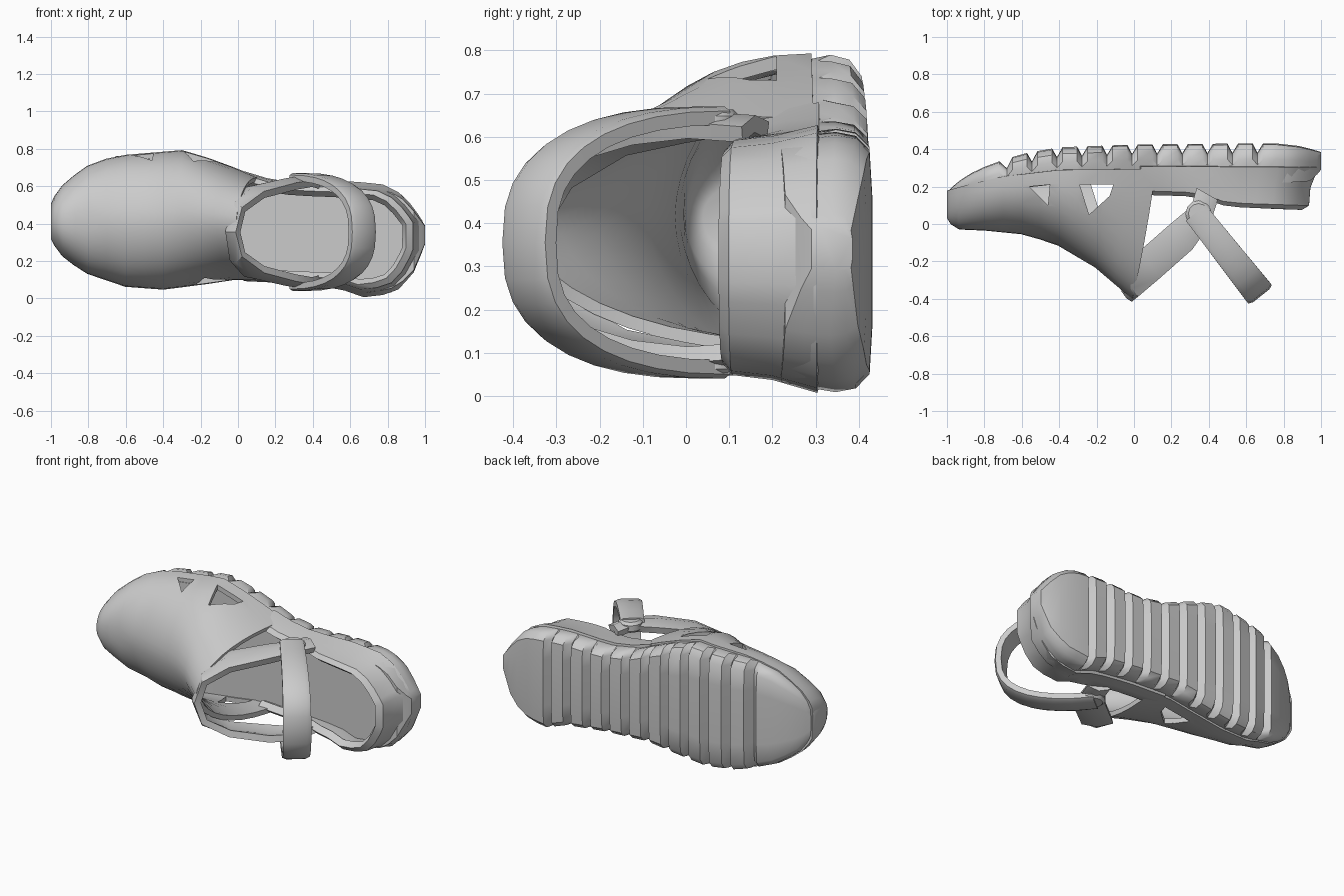
import bpy, bmesh, math
from mathutils import Vector

if "Cube" in bpy.data.objects:
    bpy.data.objects.remove(bpy.data.objects["Cube"])


def interp(table, x):
    if x <= table[0][0]:
        return table[0][1]
    for (a, p), (b, q) in zip(table, table[1:]):
        if x <= b:
            return p + (q - p) * (x - a) / (b - a)
    return table[-1][1]


# Outline and height profiles along the length (x)
Z_HI = [(-1, .48), (-.97, .55), (-.93, .605), (-.82, .7), (-.66, .76), (-.3, .79), (-.1, .73),
        (.1, .645), (.3, .61), (.6, .62), (.8, .6), (.88, .55), (.94, .48), (1, .39)]
Z_LO = [(-1, .34), (-.97, .28), (-.93, .225), (-.82, .14), (-.6, .065), (-.4, .05), (-.2, .075),
        (0, .105), (.3, .09), (.55, .06), (.7, .005), (.85, .04), (.94, .14), (1, .29)]
BOTTOM = [(-1, .17), (-.95, .22), (-.85, .285), (-.75, .325), (-.6, .375), (-.4, .41),
          (0, .425), (.75, .432), (.9, .415), (1, .385)]
BED = [(-1, .1), (-.9, .13), (-.7, .18), (-.4, .215), (0, .22), (.8, .22), (.95, .23), (1, .29)]
CREST = [(-1, .05), (-.97, 0), (-.93, -.025), (-.8, -.03), (-.6, -.05), (-.42, -.1),
         (-.2, -.23), (0, -.4)]


def make(name, rows, cap=(), closed=False, thick=0, smooth=38):
    """Skin a grid of points; optional end caps and thickness."""
    bm = bmesh.new()
    grid = [[bm.verts.new(p) for p in r] for r in rows]
    n = len(rows[0])
    for a, b in zip(grid, grid[1:]):
        for i in range(n if closed else n - 1):
            j = (i + 1) % n
            bm.faces.new((a[i], a[j], b[j], b[i]))
    for c in cap:
        bm.faces.new(grid[c])
    bmesh.ops.recalc_face_normals(bm, faces=bm.faces)
    me = bpy.data.meshes.new(name)
    bm.to_mesh(me)
    bm.free()
    ob = bpy.data.objects.new(name, me)
    bpy.context.collection.objects.link(ob)
    bpy.ops.object.select_all(action='DESELECT')
    bpy.context.view_layer.objects.active = ob
    ob.select_set(True)
    if thick:
        m = ob.modifiers.new("thickness", 'SOLIDIFY')
        m.thickness = thick
        m.offset = 0
        bpy.ops.object.modifier_apply(modifier=m.name)
    if smooth:
        bpy.ops.object.shade_smooth_by_angle(angle=math.radians(smooth))
    return ob


# Ribbed sole
stations = [(x, 0) for x in (-1, -.97, -.93, -.87, -.8, -.72)]
for k in range(10):
    g = -.68 + .134 * k
    stations += [(g, 1), (g + .03, 0), (g + .108, 0)]
stations += [(.66, 1), (.69, 0)] + [(x, 0) for x in (.76, .82, .88, .94, .98, 1)]
rows = []
for x, groove in stations:
    lo, hi, top = interp(Z_LO, x), interp(Z_HI, x), interp(BED, x)
    c, w = (lo + hi) / 2, (hi - lo) / 2
    full = interp(BOTTOM, x) - top
    h = full - .05 * groove
    sec = [(.92, 0), (.96, .25), (1 - .02 * groove, .6), (.97 - .05 * groove, .82), (.86, .97), (.5, 1)]
    pts = [(x, top + h * v, c + w * u) for u, v in sec]
    pts += [(x, top + h * v, c - w * u) for u, v in reversed(sec)]
    rows.append(pts)
make("ribbed_sole", rows, cap=(0, -1), closed=True)

# Toe cover
rows = []
for x in (-.985, -.97, -.93, -.87, -.8, -.7, -.6, -.5, -.4, -.3, -.2, -.1, 0):
    base = interp(BED, x) + .075
    h = base - interp(CREST, x) - .01
    pts = []
    for i in range(21):
        t = math.pi * i / 20
        px = x + .11 * (1 - math.sin(t)) * max(0, 1 + x / .3)
        lo, hi = interp(Z_LO, px), interp(Z_HI, px)
        c, w = (lo + hi) / 2, (hi - lo) / 2 - .012
        power = 1.1 if x > -.75 else .9
        pts.append((px, base - h * math.sin(t) ** .9,
                    c + w * math.copysign(abs(math.cos(t)) ** power, math.cos(t))))
    rows.append(pts)
toe = make("toe_cover", rows, cap=(0,), thick=.03, smooth=0)

# Side vents cut through the toe cover
BIG = [(-.29, .21), (-.11, .21), (-.13, .15), (-.24, .05)]
SMALL = [(-.56, .2), (-.45, .21), (-.46, .1)]
for shape, shift, z0, z1 in ((BIG, 0, .45, .9), (SMALL, 0, .45, .9), (BIG, .06, -.1, .35)):
    cut = make("vent_cutter", [[(x + shift, y, z) for x, y in shape] for z in (z0, z1)],
               cap=(0, 1), closed=True, smooth=0)
    cut.hide_render = True
    bpy.context.view_layer.objects.active = toe
    m = toe.modifiers.new("vent", 'BOOLEAN')
    m.operation = 'DIFFERENCE'
    m.solver = 'EXACT'
    m.object = cut
    bpy.ops.object.modifier_apply(modifier=m.name)
    bpy.data.objects.remove(cut)
bpy.ops.object.select_all(action='DESELECT')
toe.select_set(True)
bpy.context.view_layer.objects.active = toe
bpy.ops.object.shade_smooth_by_angle(angle=math.radians(38))

# Heel cup and footbed rim
RIM = [(0, .17), (.35, .16), (.45, .115), (.6, .1), (1, .09)]
xs = [.03, .15, .27, .38, .48, .58, .68, .78, .86, .92, .965, .985]
path = [(x, interp(Z_HI, x)) for x in xs] + [(x, interp(Z_LO, x)) for x in reversed(xs)]
rows = []
for x, z in path:
    c = .335
    back = max(0, (x - .5) / .5)
    top = interp(RIM, x)
    s = 1 - .08 * min(1, max(0, (x - .3) / .3))
    rows.append([(x - .02 * back, .31, c + (z - c) * .95),
                 (x - .065 * back, (top + .31) / 2, c + (z - c) * .93 * s),
                 (x - .07 * back, top + .02, c + (z - c) * .9 * s),
                 (x - .1 * back, top + .005, c + (z - c) * .83 * s)])
make("heel_cup", rows, thick=.045)

# Collar bands running from the instep down to the strap joints
OUTER = [(0, -.4, 0), (.03, -.375, .12), (.14, -.28, .2), (.31, -.13, .245), (.4, 0, .26), (.44, .13, .25)]
INNER = [(-.05, -.35, 0), (-.03, -.27, .14), (.04, -.14, .22), (.2, .0, .25), (.31, .09, .265), (.34, .19, .26)]
rows = []
for s, seq in ((1, range(5, -1, -1)), (-1, range(1, 6))):
    for i in seq:
        a, b = Vector(OUTER[i]), Vector(INNER[i])
        mid = (a + b) / 2 + Vector((0, -.01 if i < 2 else 0, .02 if i else 0))
        rows.append([(p.x, p.y, .355 + s * p.z) for p in (a, mid, b)])
make("collar_band", rows, thick=.04)

# Swinging heel strap: bevelled section swept along a tilted arch
rows = []
d, n = Vector((.62, -.785, 0)), Vector((.785, .62, 0))
start = Vector((.33, .06, .355))
for i in range(19):
    t = math.pi * i / 18
    co, si = math.cos(t), math.sin(t)
    u = .54 * si ** .85
    p = start + d * u + Vector((0, 0, .29 * math.copysign(abs(co) ** .75, co)))
    out = (d * si * .29 + Vector((0, 0, co * .5))).normalized()
    w = .068 + .012 * si
    rows.append([p + n * a * w + out * b * .025 for a, b in
                 ((-1, -.7), (-1, .6), (-.7, 1), (.7, 1), (1, .6), (1, -.7))])
make("heel_strap", rows, cap=(0, -1), closed=True)

# Strap joint buttons
for name, z in (("left_joint", .63), ("right_joint", .08)):
    bpy.ops.mesh.primitive_cylinder_add(vertices=12, radius=.07, depth=.065, location=(.345, .055, z))
    ob = bpy.context.object
    ob.name = name
    m = ob.modifiers.new("soft_edge", 'BEVEL')
    m.width = .015
    bpy.ops.object.shade_smooth_by_angle(angle=math.radians(38))
